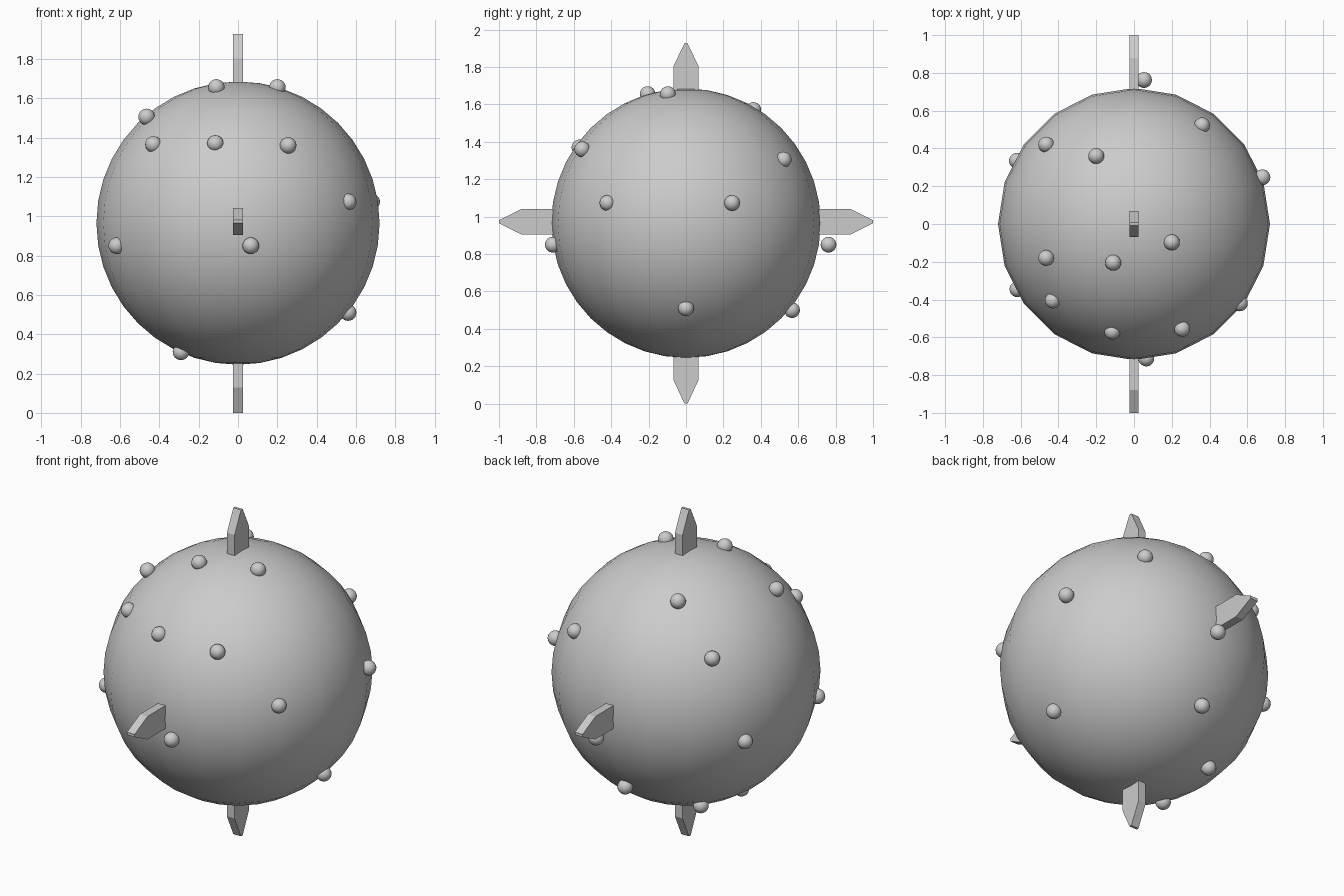
import bpy, bmesh, math
from mathutils import Matrix, Vector

if "Cube" in bpy.data.objects:
    bpy.data.objects.remove(bpy.data.objects["Cube"])

CENTRE = Vector((0, 0, 0.965))
BODY_R = 0.72
STUD_R = 0.042


def smooth_ball(name, loc, radius, segments, rings):
    bpy.ops.mesh.primitive_uv_sphere_add(
        segments=segments, ring_count=rings, radius=radius, location=loc)
    ob = bpy.context.object
    ob.name = name
    bpy.ops.object.shade_smooth()
    return ob


def fin(name, angle, tip, shoulder, z_shift=0.0):
    # flat pointed blade in the YZ plane, pointing up, then turned about X
    half, thick, blunt, root = 0.068, 0.025, 0.008, 0.62
    profile = [(-half, root), (half, root), (half, shoulder),
               (blunt, tip), (-blunt, tip), (-half, shoulder)]
    bm = bmesh.new()
    face = bm.faces.new([bm.verts.new((-thick, y, z)) for y, z in profile])
    ext = bmesh.ops.extrude_face_region(bm, geom=[face])
    moved = [g for g in ext["geom"] if isinstance(g, bmesh.types.BMVert)]
    bmesh.ops.translate(bm, verts=moved, vec=(2 * thick, 0, 0))
    bmesh.ops.recalc_face_normals(bm, faces=bm.faces)
    bm.transform(Matrix.Rotation(angle, 4, 'X'))
    me = bpy.data.meshes.new(name)
    bm.to_mesh(me)
    bm.free()
    ob = bpy.data.objects.new(name, me)
    ob.location = CENTRE + Vector((0, 0, z_shift))
    bpy.context.collection.objects.link(ob)


# Round body
smooth_ball("body", CENTRE, BODY_R, 20, 20)

# Four pointed fins: top, bottom, back, front
fin("top_fin", 0, 0.962, 0.837)
fin("bottom_fin", math.pi, 0.965, 0.837)
fin("back_fin", -math.pi / 2, 1.0, 0.88, 0.008)
fin("front_fin", math.pi / 2, 1.0, 0.88, 0.008)

# Small studs scattered over the body
studs = [
    (-0.11, -0.205, 1.655), (0.20, -0.097, 1.655), (-0.465, -0.18, 1.505),
    (-0.43, -0.405, 1.365), (-0.115, -0.57, 1.37), (0.255, -0.555, 1.36),
    (0.56, -0.42, 1.073), (0.065, -0.712, 0.85), (-0.617, -0.345, 0.85),
    (0.56, 0.0, 0.51), (-0.29, -0.103, 0.31), (0.053, 0.762, 0.85),
    (0.36, 0.522, 1.305), (-0.465, 0.42, 1.325), (-0.20, 0.36, 1.57),
    (0.68, 0.247, 1.073), (-0.62, 0.335, 0.845), (0.0, 0.567, 0.50),
    (-0.29, 0.275, 0.355),
]
for i, p in enumerate(studs):
    smooth_ball(f"stud_{i + 1}", p, STUD_R, 20, 12)
